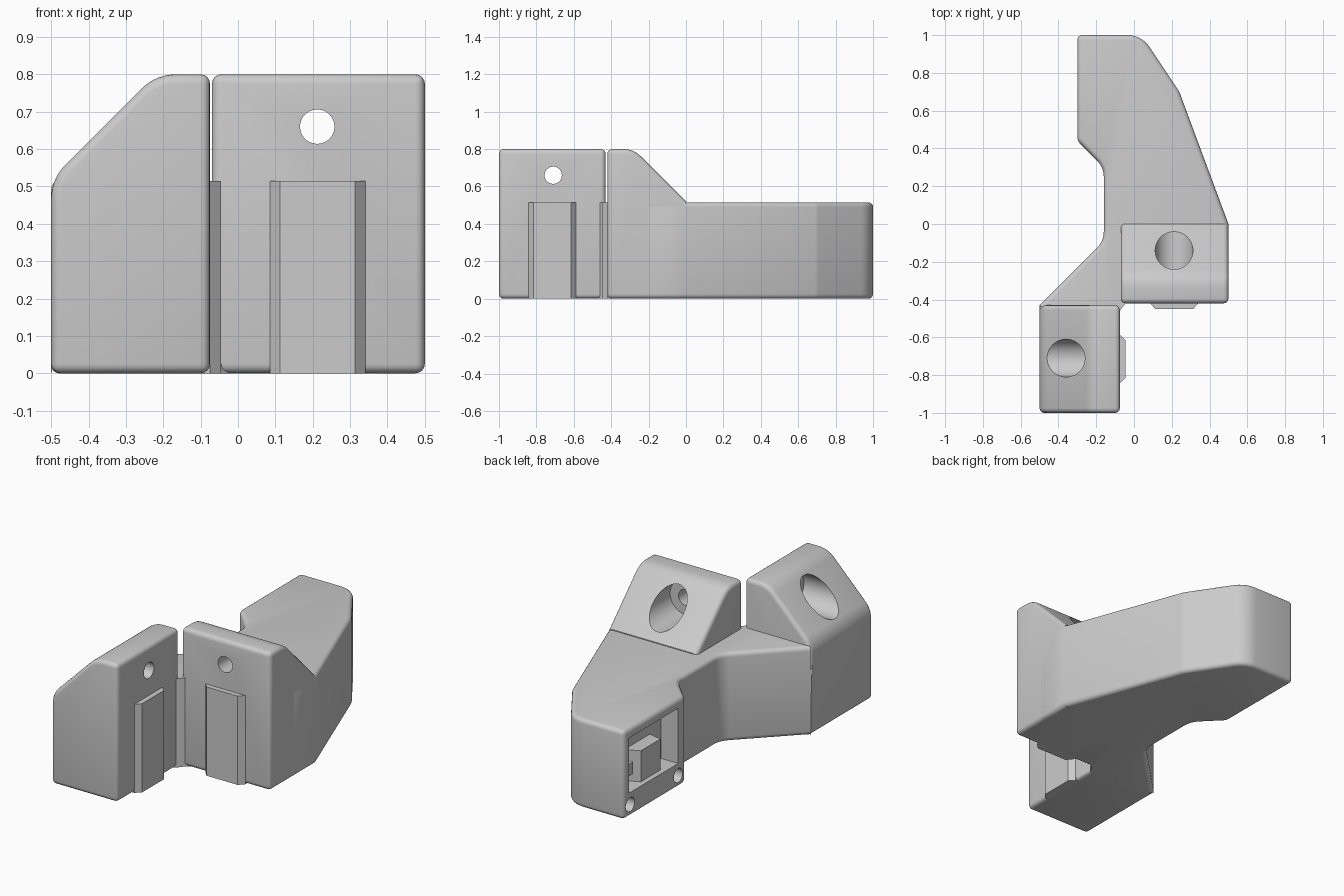
import bpy
import bmesh
from math import pi, radians, sin, tan
from mathutils import Vector, Matrix

old = bpy.data.objects.get("Cube")
if old:
    bpy.data.objects.remove(old, do_unlink=True)

SHELF = 0.515   # height of the arm and rails
TOP = 0.8       # height of the two mounting blocks

grey = bpy.data.materials.new("plain grey")
grey.use_nodes = True
grey.diffuse_color = (0.6, 0.6, 0.6, 1)
grey.node_tree.nodes["Principled BSDF"].inputs["Base Color"].default_value = grey.diffuse_color


def rounded(points, steps=8):
    """Replace each (a, b, radius) corner by a tangent arc."""
    out = []
    for i, (a, b, *rest) in enumerate(points):
        p = Vector((a, b))
        if not rest:
            out.append(p)
            continue
        radius = rest[0]
        d0 = (Vector(points[i - 1][:2]) - p).normalized()
        d1 = (Vector(points[(i + 1) % len(points)][:2]) - p).normalized()
        half = d0.angle(d1) / 2
        reach = radius / tan(half)
        centre = p + (d0 + d1).normalized() * (radius / sin(half))
        start, end = p + d0 * reach - centre, p + d1 * reach - centre
        for k in range(steps + 1):
            spoke = start.lerp(end, k / steps).normalized()
            out.append(centre + spoke * radius)
    return out


def prism(name, points, axis, lo, hi, soft=None):
    """Extrude a profile along an axis; soften the sharp edges chosen by soft(midpoint)."""
    place = {"x": lambda p: (lo, p.x, p.y),
             "y": lambda p: (p.x, lo, p.y),
             "z": lambda p: (p.x, p.y, lo)}[axis]
    shift = Vector([(hi - lo) * (axis == c) for c in "xyz"])
    bm = bmesh.new()
    face = bm.faces.new([bm.verts.new(place(p)) for p in rounded(points)])
    ext = bmesh.ops.extrude_face_region(bm, geom=[face], use_keep_orig=True)
    bmesh.ops.translate(bm, vec=shift,
                        verts=[v for v in ext["geom"] if isinstance(v, bmesh.types.BMVert)])
    bmesh.ops.recalc_face_normals(bm, faces=bm.faces)
    if soft:
        edges = [e for e in bm.edges if e.calc_face_angle(0) > radians(35)
                 and soft((e.verts[0].co + e.verts[1].co) / 2)]
        bmesh.ops.bevel(bm, geom=edges, offset=0.025, segments=4, profile=0.5,
                        affect="EDGES", clamp_overlap=False)
    return finish(name, bm)


def rod(name, axis, centre, radius, length):
    bm = bmesh.new()
    turn = Matrix.Rotation(pi / 2, 4, "Y" if axis == "x" else "X")
    bmesh.ops.create_cone(bm, cap_ends=True, segments=48, radius1=radius, radius2=radius,
                          depth=length, matrix=Matrix.Translation(centre) @ turn)
    return finish(name, bm)


def box(name, lo, hi):
    corners = [(lo[0], lo[1]), (hi[0], lo[1]), (hi[0], hi[1]), (lo[0], hi[1])]
    return prism(name, corners, "z", lo[2], hi[2])


def finish(name, bm):
    mesh = bpy.data.meshes.new(name)
    bm.to_mesh(mesh)
    bm.free()
    mesh.materials.append(grey)
    obj = bpy.data.objects.new(name, mesh)
    bpy.context.collection.objects.link(obj)
    return obj


def activate(obj):
    bpy.ops.object.select_all(action="DESELECT")
    obj.select_set(True)
    bpy.context.view_layer.objects.active = obj


def cut(obj, cutter):
    activate(obj)
    mod = obj.modifiers.new("cut", "BOOLEAN")
    mod.operation, mod.solver, mod.object = "DIFFERENCE", "EXACT", cutter
    bpy.ops.object.modifier_apply(modifier=mod.name)
    bpy.data.objects.remove(cutter, do_unlink=True)


# Arm: bent plan shape whose front end runs inside both blocks
arm = prism("arm", [
    (-0.3, 1), (0.04, 1, 0.14), (0.24, 0.7, 0.1), (0.5, 0), (0.5, -0.2),
    (0.4, -0.4), (-0.02, -0.4), (-0.045, -0.42), (-0.075, -0.46), (-0.15, -0.5),
    (-0.45, -0.47), (-0.5, -0.43), (-0.16, -0.09, 0.12), (-0.16, 0.3, 0.12),
    (-0.3, 0.44)], "z", 0, SHELF, lambda m: m.y > -0.38)

# Socket and screw holes in the side of the arm's far end
cut(arm, box("socket_cutter", (-0.4, 0.5, 0.14), (-0.19, 0.95, 0.46)))
for y in (0.5, 0.94):
    cut(arm, rod("screw_cutter", "x", (-0.3, y, 0.07), 0.04, 0.3))
prism("socket_latch", [(-0.18, 0.6), (-0.18, 0.84), (-0.27, 0.8), (-0.27, 0.62)],
      "z", 0.13, 0.32)
box("socket_tab", (-0.29, 0.9, 0.23), (-0.18, 0.96, 0.3))

# Side block: sloped towards -x
side_block = prism("side_block", [
    (-0.5, 0), (-0.5, 0.52, 0.13), (-0.22, TOP, 0.13), (-0.075, TOP), (-0.075, 0)],
    "y", -1, -0.43,
    lambda m: not (m.y > -0.44 and m.z < 0.4 and m.x < -0.1))
cut(side_block, rod("bore_cutter", "x", (-0.39, -0.71, 0.66), 0.1, 0.4))
cut(side_block, rod("hole_cutter", "x", (-0.2, -0.71, 0.66), 0.046, 0.5))

# Front block: sloped towards the back
front_block = prism("front_block", [
    (-0.42, 0), (-0.42, TOP), (-0.28, TOP, 0.13), (0, 0.52), (0, 0)],
    "x", -0.07, 0.5, lambda m: m.y < -0.02)
cut(front_block, rod("bore_cutter", "y", (0.212, -0.1, 0.66), 0.1, 0.4))
cut(front_block, rod("hole_cutter", "y", (0.212, -0.3, 0.66), 0.046, 0.5))


# Tapered rails on the block faces
def rail(name, centre, place):
    shape = [(-0.128, -0.02), (-0.128, 0), (-0.1, 0.03),
             (0.1, 0.03), (0.128, 0), (0.128, -0.02)]
    prism(name, [place(centre + a, b) for a, b in shape], "z", 0, SHELF)


rail("front_rail", 0.213, lambda along, out: (along, -0.42 - out))
rail("side_rail", -0.715, lambda along, out: (-0.075 + out, along))

for obj in (arm, side_block, front_block):
    activate(obj)
    bpy.ops.object.shade_smooth_by_angle(angle=radians(32))
